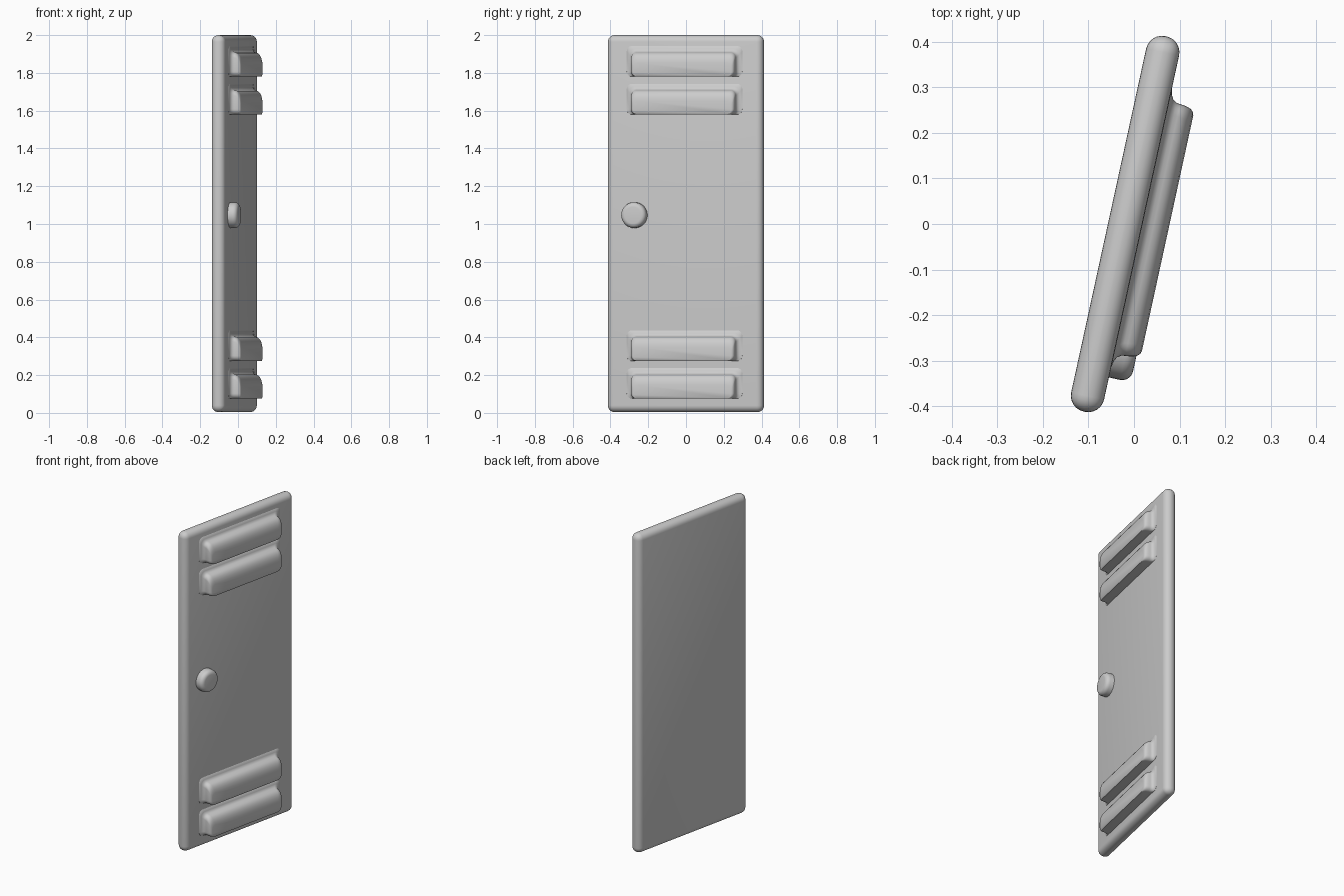
import bpy, bmesh, math
from mathutils import Matrix

if "Cube" in bpy.data.objects:
    bpy.data.objects.remove(bpy.data.objects["Cube"])

# Door hangs slightly ajar: local +x is the door face, local y its width
PLACE = Matrix.Translation((-0.0195, 0, 0)) @ Matrix.Rotation(math.radians(-12.3), 4, 'Z')
HALF = 0.037


def finish(bm, name, angle):
    bmesh.ops.recalc_face_normals(bm, faces=bm.faces)
    mesh = bpy.data.meshes.new(name)
    bm.to_mesh(mesh)
    bm.free()
    ob = bpy.data.objects.new(name, mesh)
    bpy.context.collection.objects.link(ob)
    ob.matrix_world = PLACE
    bpy.ops.object.select_all(action='DESELECT')
    ob.select_set(True)
    bpy.context.view_layer.objects.active = ob
    bpy.ops.object.shade_smooth_by_angle(angle=math.radians(angle))
    return ob


def rounded_rect(y0, y1, z0, z1, r, seg=6):
    pts = []
    for cy, cz, a0 in ((y1 - r, z1 - r, 0), (y0 + r, z1 - r, 90),
                       (y0 + r, z0 + r, 180), (y1 - r, z0 + r, 270)):
        for i in range(seg + 1):
            a = math.radians(a0 + 90 * i / seg)
            pts.append((cy + r * math.cos(a), cz + r * math.sin(a)))
    return pts


# Door panel with fully rounded edges
bm = bmesh.new()
bmesh.ops.create_cube(bm, size=1)
bmesh.ops.scale(bm, vec=(2 * HALF, 0.844, 1.996), verts=bm.verts)
bmesh.ops.translate(bm, vec=(0, 0, 1.002), verts=bm.verts)
bmesh.ops.bevel(bm, geom=bm.edges[:], offset=0.0355, segments=6, profile=0.5,
                affect='EDGES')
finish(bm, "door_panel", 50)

# Pressed vent louvre: rings of (depth, side outset, top outset)
# flare into the panel, flat sharp underside, rounded upper shoulder
RINGS = [(0.030, 0.034, 0.040), (0.0375, 0.030, 0.034), (0.040, 0.016, 0.018),
         (0.045, 0.007, 0.008), (0.054, 0.001, 0.002), (0.062, 0, 0),
         (0.072, -0.001, -0.004), (0.081, -0.003, -0.012), (0.088, -0.006, -0.023),
         (0.093, -0.011, -0.038), (0.0955, -0.018, -0.056)]


def louvre(name, z0):
    bm = bmesh.new()
    rings = []
    for x, side, top in RINGS:
        pts = rounded_rect(-0.283 - side, 0.283 + side, z0, z0 + 0.128 + top, 0.028)
        rings.append([bm.verts.new((x, y, z)) for y, z in pts])
    for a, b in zip(rings, rings[1:]):
        for i in range(len(a)):
            j = (i + 1) % len(a)
            bm.faces.new((a[i], a[j], b[j], b[i]))
    bm.faces.new(rings[0])
    bm.faces.new(rings[-1])
    finish(bm, name, 50)


for i, z in enumerate((0.075, 0.275, 1.58, 1.78)):
    louvre(f"vent_louvre_{i + 1}", z)

# Round handle knob
bm = bmesh.new()
bmesh.ops.create_cone(bm, cap_ends=True, segments=32, radius1=0.068, radius2=0.068,
                      depth=0.066)
rim = [e for e in bm.edges if all(v.co.z > 0 for v in e.verts)]
bmesh.ops.bevel(bm, geom=rim, offset=0.024, segments=5, profile=0.5, affect='EDGES')
bmesh.ops.transform(bm, matrix=Matrix.Translation((0.053, -0.269, 1.047)) @
                    Matrix.Rotation(math.pi / 2, 4, 'Y'), verts=bm.verts)
finish(bm, "door_knob", 50)
